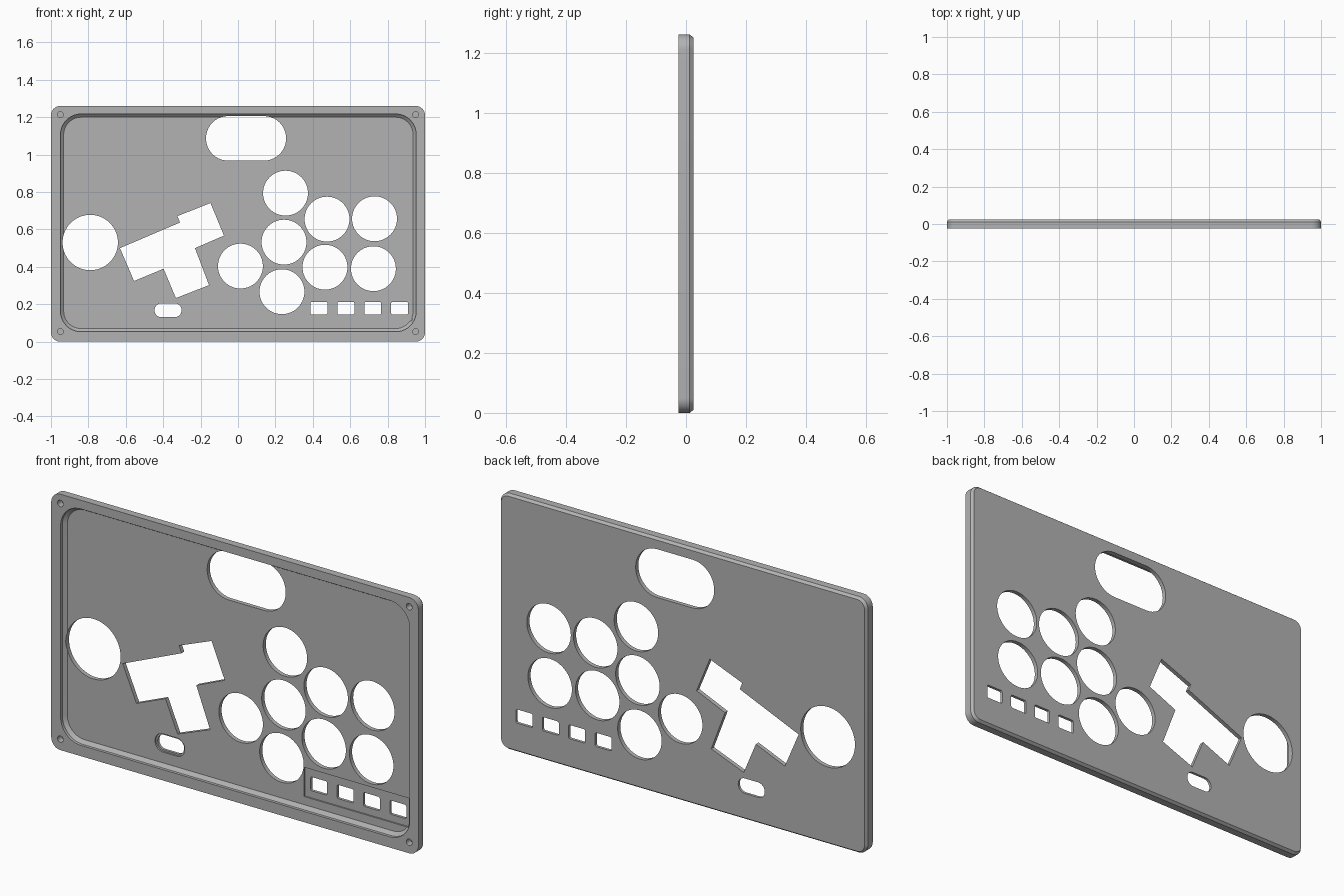
import bpy
import bmesh
from math import cos, sin, pi

cube = bpy.data.objects.get("Cube")
if cube:
    bpy.data.objects.remove(cube, do_unlink=True)

grey = bpy.data.materials.new("plain grey")
grey.use_nodes = True
COLOUR = (0.45, 0.45, 0.45, 1)
grey.diffuse_color = COLOUR
grey.node_tree.nodes["Principled BSDF"].inputs["Base Color"].default_value = COLOUR

FRONT, BACK = -0.025, 0.025
FLOOR = 0.004          # inner face of the panel
MID_Z = 0.63


def rounded_rect(cx, cz, hw, hh, r, seg=10):
    """Outline of a rounded rectangle in the x-z plane."""
    pts = []
    corners = [(1, 1), (-1, 1), (-1, -1), (1, -1)]
    for i, (sx, sz) in enumerate(corners):
        for k in range(seg + 1):
            a = (i + k / seg) * pi / 2
            pts.append((cx + sx * (hw - r) + r * cos(a),
                        cz + sz * (hh - r) + r * sin(a)))
    return pts


def circle(cx, cz, r, seg=56):
    return [(cx + r * cos(2 * pi * k / seg), cz + r * sin(2 * pi * k / seg))
            for k in range(seg)]


def loft(name, layers):
    """Solid through matching outlines, each given as (y, outline)."""
    bm = bmesh.new()
    rings = [[bm.verts.new((x, y, z)) for x, z in pts] for y, pts in layers]
    n = len(rings[0])
    for a, b in zip(rings, rings[1:]):
        for i in range(n):
            j = (i + 1) % n
            bm.faces.new((a[i], a[j], b[j], b[i]))
    bm.faces.new(rings[0])
    bm.faces.new(rings[-1])
    bmesh.ops.recalc_face_normals(bm, faces=bm.faces[:])
    mesh = bpy.data.meshes.new(name)
    bm.to_mesh(mesh)
    bm.free()
    mesh.materials.append(grey)
    obj = bpy.data.objects.new(name, mesh)
    bpy.context.collection.objects.link(obj)
    return obj


# Case plate with a chamfered back edge
plate = loft("case_plate", [
    (FRONT, rounded_rect(0, MID_Z, 1, MID_Z, 0.05)),
    (0.012, rounded_rect(0, MID_Z, 1, MID_Z, 0.05)),
    (BACK, rounded_rect(0, MID_Z, 0.99, MID_Z - 0.01, 0.04)),
])
bpy.context.view_layer.objects.active = plate
plate.select_set(True)


def cut(layers):
    cutter = loft("cutter", layers)
    cutter.hide_render = True
    mod = plate.modifiers.new("cut", 'BOOLEAN')
    mod.operation = 'DIFFERENCE'
    mod.solver = 'EXACT'
    mod.object = cutter
    bpy.ops.object.modifier_apply(modifier=mod.name)
    bpy.data.objects.remove(cutter, do_unlink=True)


def cut_straight(pts, y0=-0.1, y1=0.1):
    cut([(y0, pts), (y1, pts)])


# Tray recess with a sloped foot
outer = rounded_rect(0.002, MID_Z + 0.005, 0.951, 0.582, 0.11)
inner = rounded_rect(0.002, MID_Z + 0.005, 0.934, 0.565, 0.093)
cut([(-0.1, outer), (-0.011, outer), (FLOOR, inner)])

# Shallow pocket around the small square holes
cut_straight(rounded_rect(0.643, 0.182, 0.286, 0.072, 0.002, 2), -0.02, FLOOR + 0.007)

# Round button holes
cut_straight(circle(-0.79, 0.53, 0.148))
for x, z in [(0.254, 0.794), (0.476, 0.655), (0.73, 0.657), (0.246, 0.532),
             (0.013, 0.404), (0.465, 0.398), (0.724, 0.39), (0.235, 0.267)]:
    cut_straight(circle(x, z, 0.12))

# Large slot near the top, small stepped slot near the bottom
cut_straight(rounded_rect(0.043, 1.087, 0.214, 0.119, 0.118))
cut_straight(rounded_rect(-0.374, 0.168, 0.072, 0.037, 0.036))
cut_straight(rounded_rect(-0.374, 0.168, 0.081, 0.045, 0.044), -0.02, FLOOR + 0.008)

# Four small square holes
for x in (0.433, 0.577, 0.72, 0.864):
    cut_straight(rounded_rect(x, 0.179, 0.045, 0.034, 0.008, 3))

# Tilted stepped opening
cut_straight([(-0.631, 0.5), (-0.31, 0.637), (-0.324, 0.671), (-0.147, 0.741),
              (-0.075, 0.567), (-0.23, 0.5), (-0.155, 0.302), (-0.332, 0.233),
              (-0.398, 0.39), (-0.556, 0.324)])

# Blind screw holes in the corners
for x in (-0.95, 0.95):
    for z in (0.054, 1.214):
        cut_straight(circle(x, z, 0.016, 20), -0.1, 0.008)

bpy.ops.object.shade_smooth_by_angle()
